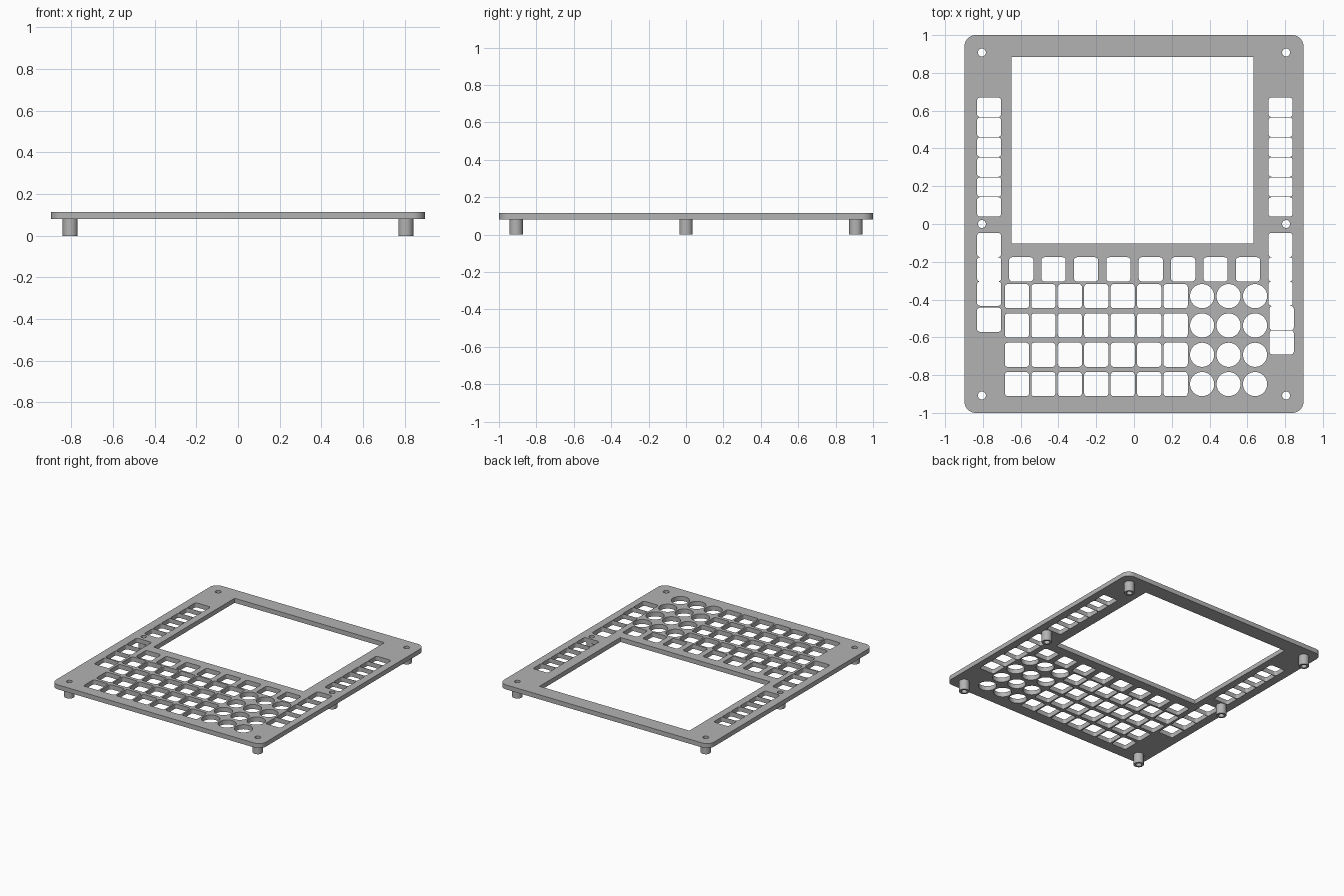
import bpy, bmesh
from math import cos, sin, pi, radians

cube = bpy.data.objects.get("Cube")
if cube:
    bpy.data.objects.remove(cube)

grey = bpy.data.materials.new("plain_grey")
grey.use_nodes = True
grey.diffuse_color = (0.45, 0.45, 0.45, 1)
grey.node_tree.nodes["Principled BSDF"].inputs["Base Color"].default_value = grey.diffuse_color


def circle(x, y, r, n=40):
    return [(x + r * cos(2 * pi * i / n), y + r * sin(2 * pi * i / n)) for i in range(n)]


def rounded(x, y, w, h, r, steps=6):
    """Rounded rectangle outline centred on x, y."""
    pts = []
    for k, (sx, sy) in enumerate([(1, 1), (-1, 1), (-1, -1), (1, -1)]):
        for i in range(steps + 1):
            a = (k + i / steps) * pi / 2
            pts.append((x + sx * (w / 2 - r) + r * cos(a),
                        y + sy * (h / 2 - r) + r * sin(a)))
    return pts


def slab(name, loops, z0, z1):
    """Fill an outline with holes, then extrude it from z0 to z1."""
    bm = bmesh.new()
    edges = []
    for loop in loops:
        vs = [bm.verts.new((x, y, z0)) for x, y in loop]
        edges += [bm.edges.new((a, b)) for a, b in zip(vs, vs[1:] + vs[:1])]
    bmesh.ops.triangle_fill(bm, use_beauty=True, edges=edges)
    top = bmesh.ops.extrude_face_region(bm, geom=bm.faces[:], use_keep_orig=True)
    verts = [g for g in top["geom"] if isinstance(g, bmesh.types.BMVert)]
    bmesh.ops.translate(bm, verts=verts, vec=(0, 0, z1 - z0))
    bmesh.ops.recalc_face_normals(bm, faces=bm.faces[:])
    mesh = bpy.data.meshes.new(name)
    bm.to_mesh(mesh)
    bm.free()
    mesh.materials.append(grey)
    obj = bpy.data.objects.new(name, mesh)
    bpy.context.collection.objects.link(obj)
    bpy.ops.object.select_all(action="DESELECT")
    obj.select_set(True)
    bpy.context.view_layer.objects.active = obj
    bpy.ops.object.shade_smooth_by_angle(angle=radians(35))


KEY, CORNER, BOTTOM, TOP = 0.128, 0.016, 0.08, 0.115
posts = [(x, y) for x in (-0.805, 0.805) for y in (-0.908, 0, 0.908)]


def key(x, y, h=KEY):
    return rounded(x, y, KEY, h, CORNER)


# Plate outline and screen window
loops = [rounded(0, 0, 1.795, 2, 0.06, 10),
         [(-0.648, -0.103), (0.632, -0.103), (0.632, 0.884), (-0.648, 0.884)]]

# Screw holes
loops += [circle(x, y, 0.021, 24) for x, y in posts]

# Side key columns beside the screen
for x in (-0.767, 0.776):
    loops += [key(x, 0.618 - 0.1055 * i, 0.103) for i in range(6)]

# Lower side keys
loops += [key(-0.767, y) for y in (-0.111, -0.24, -0.369, -0.507)]
loops += [key(0.776, y) for y in (-0.111, -0.24, -0.369)]
loops += [key(0.782, y) for y in (-0.498, -0.627)]

# Row of wide-spaced keys below the screen
loops += [key(-0.597 + 0.1715 * i, -0.24) for i in range(8)]

# Main keypad: seven square columns and three round ones
for row in range(4):
    y = -0.382 - 0.1552 * row
    for col in range(10):
        x = -0.62 + 0.1401 * col
        loops.append(key(x, y) if col < 7 else circle(x, y, KEY / 2))

slab("face_plate", loops, BOTTOM, TOP)

# Hollow standoff posts
for i, (x, y) in enumerate(posts):
    slab(f"standoff_post_{i + 1}", [circle(x, y, 0.036), circle(x, y, 0.021, 24)], 0, BOTTOM)
